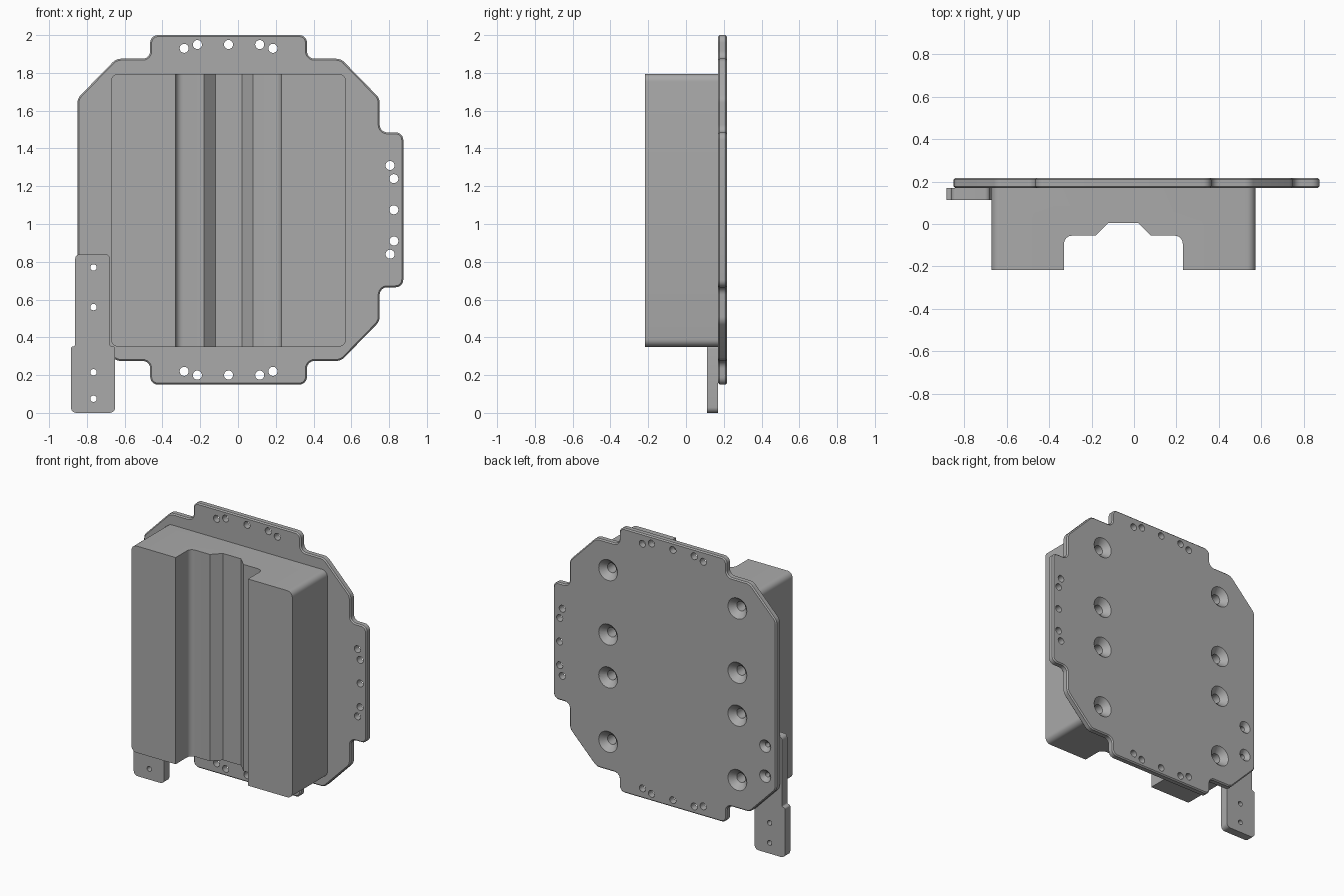
import bpy, bmesh, math
from mathutils import Vector

if "Cube" in bpy.data.objects:
    bpy.data.objects.remove(bpy.data.objects["Cube"])

CX, CZ = -0.05, 1.075            # symmetry centre of the plate
BACK, SEAT, FRONT = 0.2175, 0.17, -0.2175

grey = bpy.data.materials.new("metal grey")
grey.diffuse_color = (0.4, 0.4, 0.4, 1)
grey.use_nodes = True
grey.node_tree.nodes["Principled BSDF"].inputs["Base Color"].default_value = grey.diffuse_color


def rounded(points, seg=6):
    """Round each (a, b, radius) corner of a closed outline."""
    out, n = [], len(points)
    for i, (a, b, r) in enumerate(points):
        p = Vector((a, b))
        d0 = (Vector(points[i - 1][:2]) - p).normalized()
        d1 = (Vector(points[(i + 1) % n][:2]) - p).normalized()
        if r == 0:
            out.append(p)
            continue
        half = d0.angle(d1) / 2
        t = r / math.tan(half)
        c = p + (d0 + d1).normalized() * (r / math.sin(half))
        v0, v1 = p + d0 * t - c, p + d1 * t - c
        sweep = v0.angle_signed(v1)
        for k in range(seg + 1):
            ang = -sweep * k / seg
            out.append(c + Vector((v0.x * math.cos(ang) - v0.y * math.sin(ang),
                                   v0.x * math.sin(ang) + v0.y * math.cos(ang))))
    return out


def prism(outline, axis, lo, hi):
    """Extrude an outline along y (outline is x, z) or z (outline is x, y)."""
    bm = bmesh.new()
    at = (lambda p, h: (p.x, h, p.y)) if axis == 'y' else (lambda p, h: (p.x, p.y, h))
    face = bm.faces.new([bm.verts.new(at(p, lo)) for p in outline])
    ext = bmesh.ops.extrude_face_region(bm, geom=[face])
    move = Vector((0, hi - lo, 0)) if axis == 'y' else Vector((0, 0, hi - lo))
    bmesh.ops.translate(bm, vec=move, verts=[v for v in ext['geom'] if isinstance(v, bmesh.types.BMVert)])
    bmesh.ops.recalc_face_normals(bm, faces=bm.faces)
    return bm


def finish(bm, name):
    bmesh.ops.recalc_face_normals(bm, faces=bm.faces)
    me = bpy.data.meshes.new(name)
    bm.to_mesh(me)
    bm.free()
    ob = bpy.data.objects.new(name, me)
    bpy.context.collection.objects.link(ob)
    me.materials.append(grey)
    return ob


def drill(bm, x, z, profile, sides=24):
    """Add a turned cutter along y from (y, radius) steps."""
    rings = [[bm.verts.new((x + r * math.cos(2 * math.pi * k / sides), y,
                            z + r * math.sin(2 * math.pi * k / sides)))
              for k in range(sides)] for y, r in profile]
    for a, b in zip(rings, rings[1:]):
        for k in range(sides):
            j = (k + 1) % sides
            bm.faces.new((a[k], a[j], b[j], b[k]))
    bm.faces.new(rings[0])
    bm.faces.new(rings[-1])


def cut_and_smooth(ob, cutter):
    mod = ob.modifiers.new("holes", 'BOOLEAN')
    mod.operation, mod.solver, mod.object = 'DIFFERENCE', 'EXACT', cutter
    bpy.ops.object.select_all(action='DESELECT')
    ob.select_set(True)
    bpy.context.view_layer.objects.active = ob
    bpy.ops.object.modifier_apply(modifier=mod.name)
    bpy.ops.object.shade_smooth_by_angle(angle=math.radians(30))


# Mounting plate: upper right half outline, mirrored top to bottom
R, S = 0.04, 0.06
right_top = [(0.365, 2.0, R), (0.365, 1.875, R), (0.545, 1.875, S),
             (0.75, 1.665, S), (0.75, 1.485, R), (0.875, 1.485, R)]
left_top = [(-0.85, 1.665, S), (-0.645, 1.875, S), (-0.465, 1.875, R), (-0.465, 2.0, R)]
flip = lambda pts: [(x, 2 * CZ - z, r) for x, z, r in reversed(pts)]
bm = prism(rounded(right_top + flip(right_top) + flip(left_top) + left_top), 'y', SEAT, BACK)
rim = [e for e in bm.edges if abs(e.verts[0].co.y - e.verts[1].co.y) < 1e-5]
bmesh.ops.bevel(bm, geom=rim, offset=0.008, segments=1, affect='EDGES')
plate = finish(bm, "mounting_plate")

# Main block with a stepped channel down its front
left = [(CX - 0.6225, SEAT, 0), (CX - 0.6225, FRONT, 0), (-0.33, FRONT, 0),
        (-0.33, -0.055, 0.038), (-0.18, -0.055, 0), (-0.12, 0.005, 0)]
right = [(2 * CX - x, y, r) for x, y, r in reversed(left)]
bm = prism(rounded(left + right), 'z', 0.35, 1.795)
corners = [e for e in bm.edges
           if all(abs(abs(v.co.x - CX) - 0.6225) < 1e-4 for v in e.verts)
           and abs(e.verts[0].co.y - e.verts[1].co.y) > 0.1]
bmesh.ops.bevel(bm, geom=corners, offset=0.04, segments=6, profile=0.5, affect='EDGES')
block = finish(bm, "channel_block")

# Side bracket with a wider foot
bracket_shape = [(-0.862, 0.84, 0.025), (-0.678, 0.84, 0.025), (-0.678, 0.352, 0.012),
                 (-0.65, 0.352, 0.012), (-0.65, 0.005, 0.03), (-0.885, 0.005, 0.03),
                 (-0.885, 0.352, 0.012), (-0.862, 0.352, 0.01)]
bracket = finish(prism(rounded([(x, z - 0.005 if z < 0.1 else z, r) for x, z, r in bracket_shape]),
                       'y', 0.112, SEAT), "side_bracket")

# Hole cutters
bm = bmesh.new()
tab_hole = [(0.25, 0.024), (0.1, 0.024)]
for off, drop in ((-0.235, 0.07), (-0.165, 0.05), (0, 0.05), (0.165, 0.05), (0.235, 0.07)):
    for z in (2.0 - drop, 0.15 + drop):
        drill(bm, CX + off, z, tab_hole)
    drill(bm, 0.875 - drop, CZ + off, tab_hole)
for x in (CX - 0.5, CX + 0.5):                     # large countersunk screw holes
    for dz in (-0.6, -0.15, 0.15, 0.6):
        drill(bm, x, CZ + dz, [(BACK + 0.01, 0.083), (BACK - 0.04, 0.033), (0.0, 0.033)])
for z in (0.77, 0.56):                             # countersunk bracket holes
    drill(bm, -0.765, z, [(BACK + 0.01, 0.053), (BACK - 0.026, 0.017), (0.05, 0.017)])
for z in (0.215, 0.075):                           # plain bracket holes
    drill(bm, -0.765, z, [(0.25, 0.017), (0.05, 0.017)])
cutter = finish(bm, "hole_cutter")
cutter.hide_render = True

for ob in (plate, block, bracket):
    cut_and_smooth(ob, cutter)
bpy.data.objects.remove(cutter)
